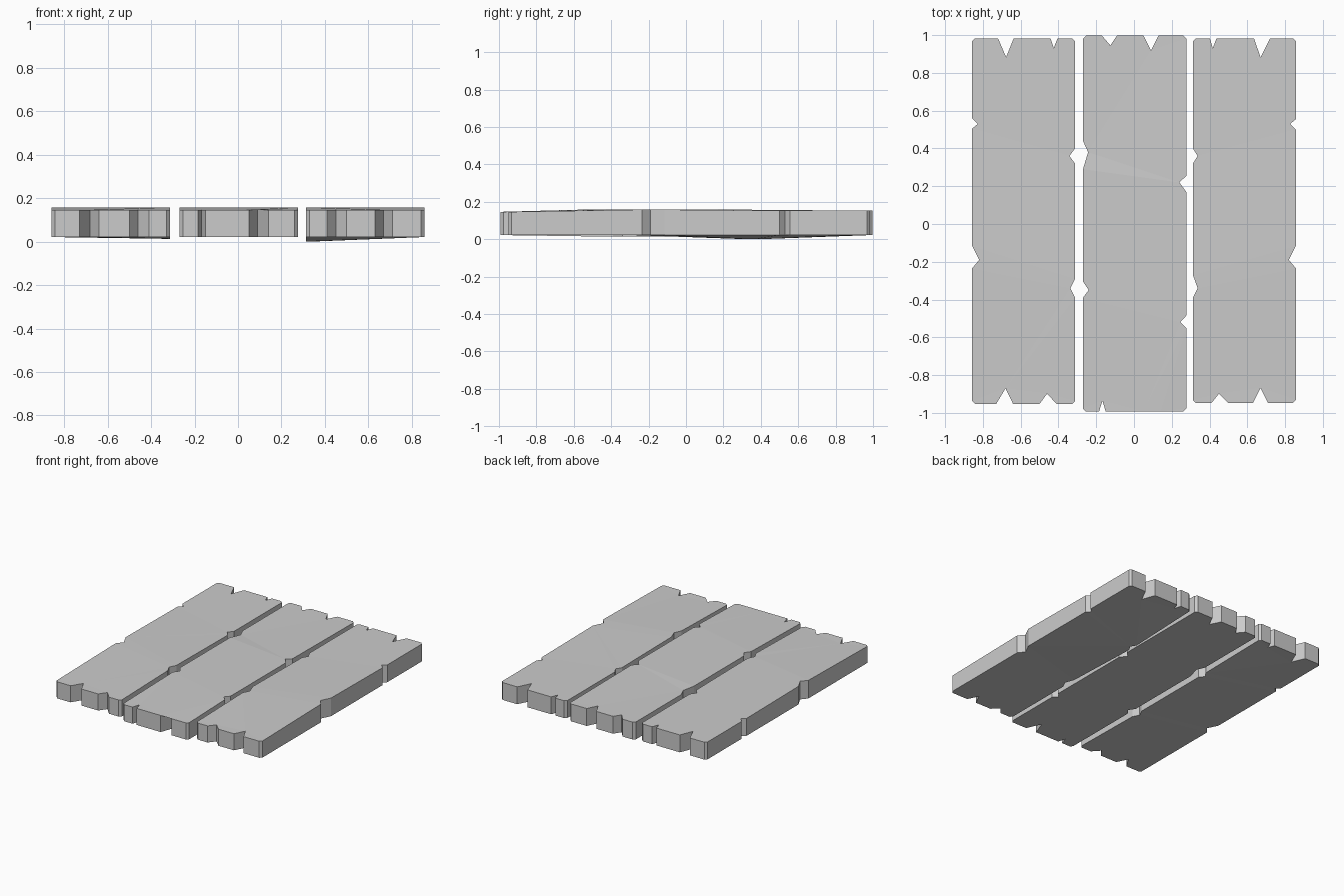
import bpy, bmesh

if "Cube" in bpy.data.objects:
    bpy.data.objects.remove(bpy.data.objects["Cube"])

CH = 0.016  # clipped corner size


def outline(x0, x1, y0, y1, front, right, back, left):
    """Counter-clockwise plank outline; each notch is (start, tip, end, depth)."""
    pts = [(x0 + CH, y0, 0)]
    for a, t, b, d in front:
        pts += [(a, y0, 0), (t, y0 + d, 0), (b, y0, 0)]
    pts += [(x1 - CH, y0, 0), (x1, y0 + CH, 0)]
    for a, t, b, d in right:
        pts += [(x1, a, 1), (x1 - d, t, 1), (x1, b, 1)]
    pts += [(x1, y1 - CH, 0), (x1 - CH, y1, 0)]
    for a, t, b, d in reversed(back):
        pts += [(b, y1, 0), (t, y1 - d, 0), (a, y1, 0)]
    pts += [(x0 + CH, y1, 0), (x0, y1 - CH, 0)]
    for a, t, b, d in reversed(left):
        pts += [(x0, b, 1), (x0 + d, t, 1), (x0, a, 1)]
    pts += [(x0, y0 + CH, 0)]
    return pts


def plank(name, pts, sag):
    """Extrude the outline; sag(x, y) lowers the underside locally."""
    bm = bmesh.new()
    low = [bm.verts.new((x, y, 0.021 - sag(x, y))) for x, y, m in pts]
    # worn top: slightly crowned near the side notches, lower at the front
    high = [bm.verts.new((x, y, 0.152 + (0.006 if m and y < 0.3 else 0)
                          - (0.006 if y < -0.85 else 0))) for x, y, m in pts]
    n = len(pts)
    for i in range(n):
        j = (i + 1) % n
        bm.faces.new((low[i], low[j], high[j], high[i]))
    caps = [bm.faces.new(high), bm.faces.new(low[::-1])]
    bmesh.ops.triangulate(bm, faces=caps)
    bmesh.ops.recalc_face_normals(bm, faces=bm.faces)
    me = bpy.data.meshes.new(name)
    bm.to_mesh(me)
    bm.free()
    ob = bpy.data.objects.new(name, me)
    bpy.context.collection.objects.link(ob)


# Left plank
plank("left_plank", outline(
    -0.857, -0.312, -0.953, 0.983,
    front=[(-0.73, -0.68, -0.64, 0.083), (-0.50, -0.46, -0.41, 0.055)],
    right=[(-0.39, -0.34, -0.29, 0.025), (0.32, 0.36, 0.40, 0.03)],
    back=[(-0.72, -0.677, -0.637, 0.10), (-0.442, -0.425, -0.405, 0.052)],
    left=[(-0.235, -0.19, -0.115, 0.037), (0.505, 0.53, 0.56, 0.03)]),
    lambda x, y: 0.008 if x > -0.5 and abs(y) < 0.5 else 0.0)

# Middle plank
plank("middle_plank", outline(
    -0.27, 0.277, -0.993, 0.998,
    front=[(-0.185, -0.167, -0.15, 0.058), (0.05, 0.09, 0.14, 0.11)],
    right=[(-0.55, -0.52, -0.485, 0.032), (0.17, 0.22, 0.255, 0.037)],
    back=[(-0.17, -0.125, -0.09, 0.053), (0.05, 0.09, 0.13, 0.08)],
    left=[(-0.39, -0.35, -0.305, 0.03), (0.29, 0.38, 0.44, 0.027)]),
    lambda x, y: 0.0)

# Right plank, with a sagging inner edge underneath
plank("right_plank", outline(
    0.312, 0.857, -0.948, 0.983,
    front=[(0.41, 0.45, 0.50, 0.05), (0.63, 0.67, 0.71, 0.08)],
    right=[(-0.235, -0.19, -0.115, 0.037), (0.50, 0.53, 0.555, 0.03)],
    back=[(0.402, 0.417, 0.437, 0.052), (0.635, 0.67, 0.72, 0.10)],
    left=[(-0.39, -0.34, -0.27, 0.025), (0.32, 0.36, 0.40, 0.025)]),
    lambda x, y: 0.021 if x < 0.4 and 0.3 < y < 0.5 else 0.0)
